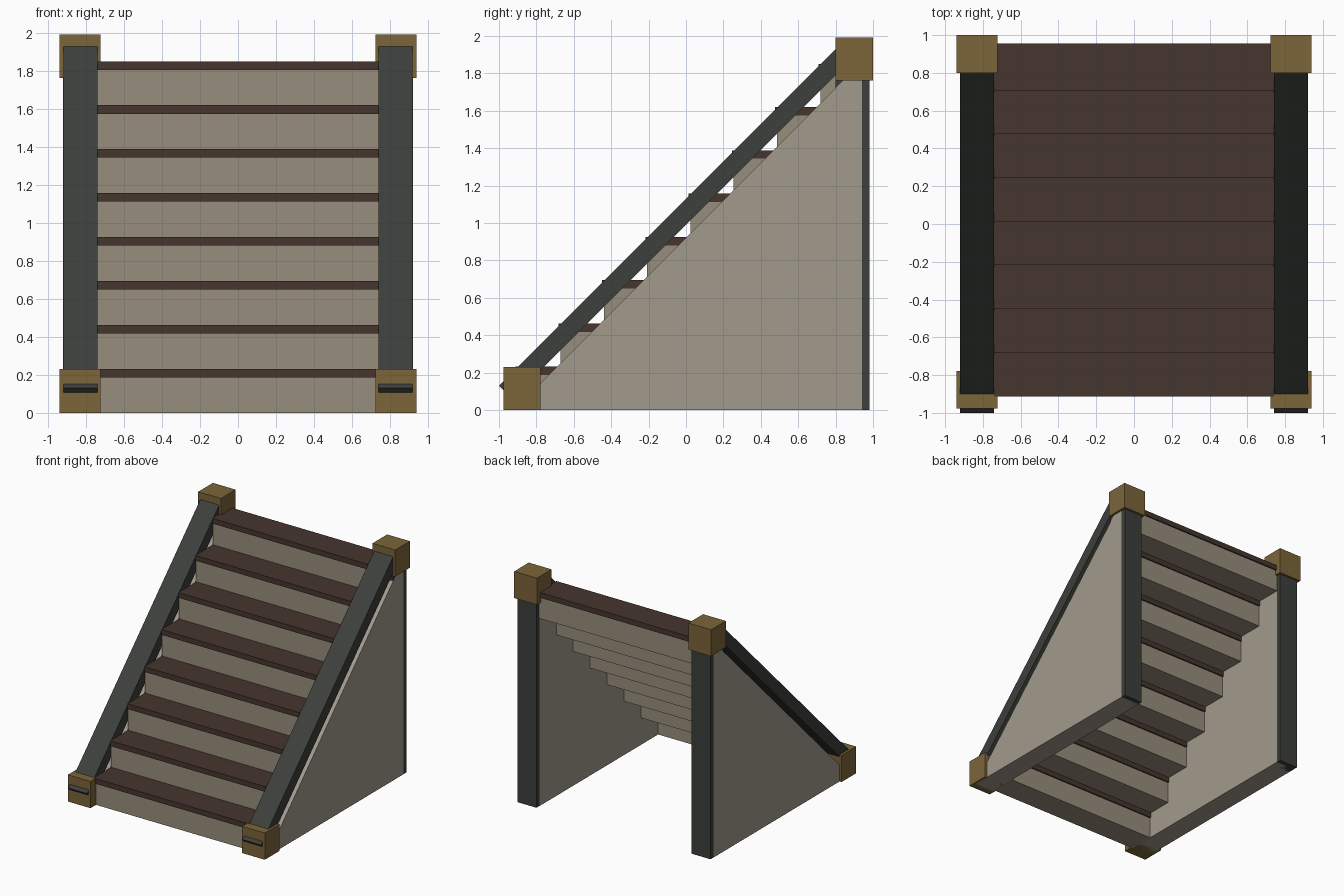
import bpy, bmesh

if "Cube" in bpy.data.objects:
    bpy.data.objects.remove(bpy.data.objects["Cube"])


def material(name, rgb):
    m = bpy.data.materials.new(name)
    m.diffuse_color = (*rgb, 1)
    m.use_nodes = True
    m.node_tree.nodes["Principled BSDF"].inputs["Base Color"].default_value = m.diffuse_color
    return m


BRASS = material("brass", (0.20, 0.13, 0.042))
DARK = material("dark_frame", (0.045, 0.05, 0.044))
BROWN = material("brown_tread", (0.062, 0.036, 0.028))
TAN = material("tan_riser", (0.31, 0.27, 0.20))
PANEL = material("pale_panel", (0.36, 0.32, 0.265))


def extrude(name, profile, x0, x1, mat):
    """Prism from a (y, z) profile, extruded along x."""
    bm = bmesh.new()
    face = bm.faces.new([bm.verts.new((x0, y, z)) for y, z in profile])
    new = bmesh.ops.extrude_face_region(bm, geom=[face])["geom"]
    verts = [g for g in new if isinstance(g, bmesh.types.BMVert)]
    bmesh.ops.translate(bm, verts=verts, vec=(x1 - x0, 0, 0))
    bmesh.ops.recalc_face_normals(bm, faces=bm.faces)
    me = bpy.data.meshes.new(name)
    bm.to_mesh(me)
    bm.free()
    me.materials.append(mat)
    ob = bpy.data.objects.new(name, me)
    bpy.context.collection.objects.link(ob)
    return ob


def box(name, x0, x1, y0, y1, z0, z1, mat):
    return extrude(name, [(y0, z0), (y1, z0), (y1, z1), (y0, z1)], x0, x1, mat)


# Steps: tan step block with a slightly overhanging tread
COUNT, RISE, FRONT = 8, 0.2314, -0.912
for i in range(COUNT):
    y, z = FRONT + i * RISE, i * RISE
    top = z + RISE
    box(f"step_block_{i + 1}", -0.74, 0.74, y + 0.01, y + 0.236, z, top - 0.045, TAN)
    box(f"tread_{i + 1}", -0.74, 0.74, y, y + 0.247, top - 0.045, top, BROWN)

# Sides: panel, sloped rail, rear post and corner blocks on left and right
for side, s in (("left", -1), ("right", 1)):
    extrude(f"{side}_side_panel", [(-0.92, 0), (0.94, 0), (0.94, 1.86)],
            s * 0.739, s * 0.921, PANEL)
    extrude(f"{side}_rail", [(-1.0, 0.13), (-0.93, 0.06), (0.93, 1.92), (0.86, 1.99)],
            s * 0.74, s * 0.92, DARK)
    box(f"{side}_rear_post", s * 0.74, s * 0.92, 0.80, 0.98, 0, 1.85, DARK)
    box(f"{side}_lower_block", s * 0.723, s * 0.94, -0.977, -0.777, 0, 0.23, BRASS)
    box(f"{side}_upper_block", s * 0.723, s * 0.94, 0.80, 1.0, 1.763, 1.992, BRASS)
